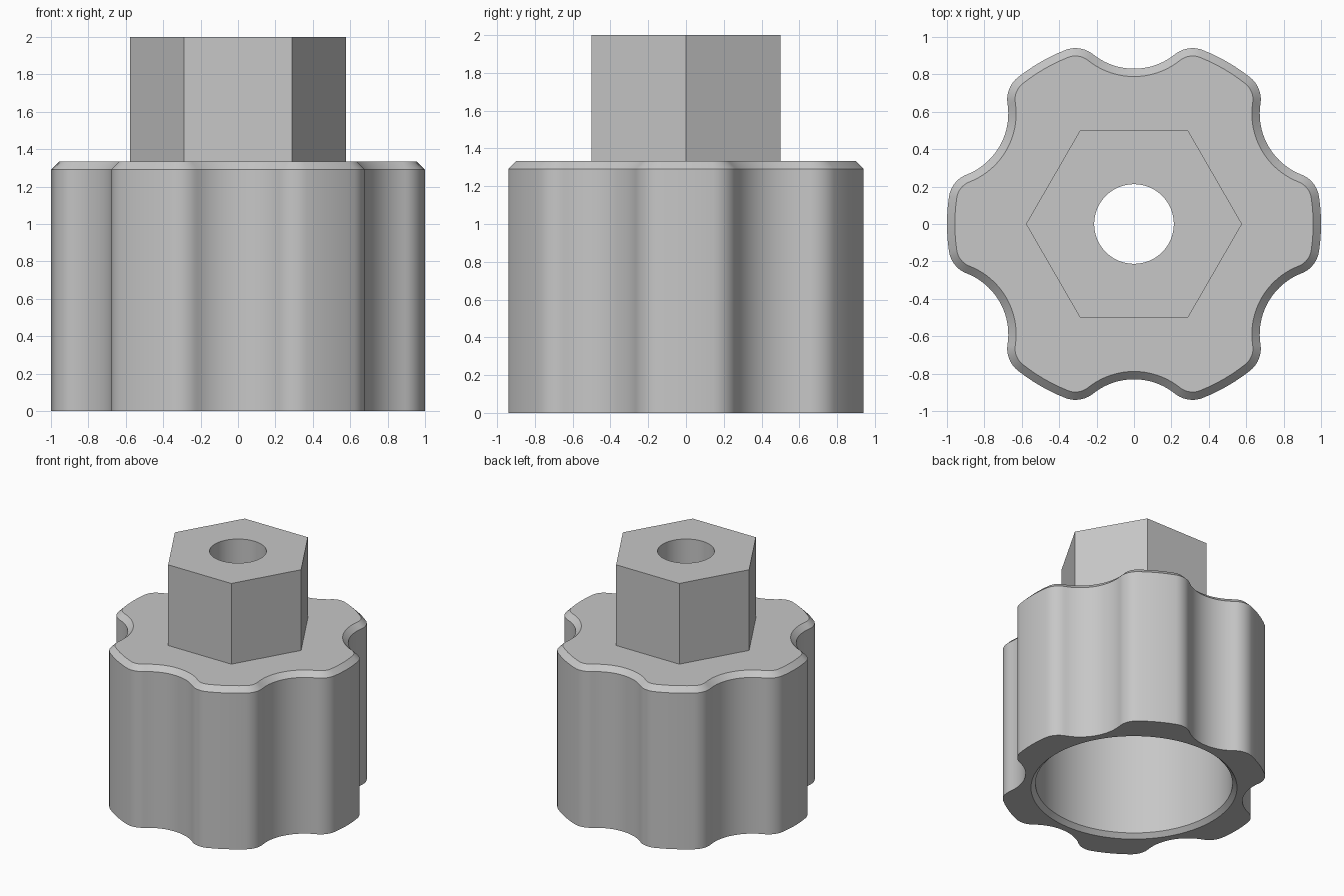
import bpy, bmesh
from math import pi, cos, sin, atan2, radians, hypot

cube = bpy.data.objects.get("Cube")
if cube:
    bpy.data.objects.remove(cube)

# Main dimensions
FILLET = 0.15               # rounding of each lobe corner
HALF_LOBE = radians(8.4)    # half angle of the outer arc of a lobe
GROOVE_DIST = 1.18          # distance of the scallop centres from the axis
GRIP_TOP, CHAMFER = 1.333, 0.042
HEX_TOP, HEX_R = 2.0, 1 / 3 ** 0.5
HOLE_R, BORE_R, BORE_RIM, BORE_TOP = 0.213, 0.738, 0.772, 1.1


def polar(r, a):
    return r * cos(a), r * sin(a)


def circle(r, n):
    return [polar(r, 2 * pi * i / n) for i in range(n)]


def scalloped_outline(inset=0.0):
    """Six lobes joined by scallops, moved inwards along the normal."""
    corner = polar(1 - FILLET, -HALF_LOBE)
    groove = polar(GROOVE_DIST, -pi / 6)
    dx, dy = groove[0] - corner[0], groove[1] - corner[1]
    tangent = atan2(dy, dx)
    groove_r = hypot(dx, dy) - FILLET
    # centre distance, centre angle, radius, first and last normal angle, steps
    arcs = [
        (1 - FILLET, -HALF_LOBE, FILLET, tangent, -HALF_LOBE, 10),
        (0, 0, 1, -HALF_LOBE, HALF_LOBE, 6),
        (1 - FILLET, HALF_LOBE, FILLET, HALF_LOBE, -tangent, 10),
        (GROOVE_DIST, pi / 6, -groove_r, -tangent, pi / 3 + tangent, 20),
    ]
    points = []
    for k in range(6):
        turn = k * pi / 3
        for dist, angle, radius, a0, a1, steps in arcs:
            cx, cy = polar(dist, angle + turn)
            for i in range(steps):
                nx, ny = polar(radius - inset, a0 + (a1 - a0) * i / steps + turn)
                points.append((cx + nx, cy + ny))
    return points


def add_ring(bm, points, z):
    verts = [bm.verts.new((x, y, z)) for x, y in points]
    for a, b in zip(verts, verts[1:] + verts[:1]):
        bm.edges.new((a, b))
    return verts


def ring_edges(bm, ring):
    return [bm.edges.get((a, b)) for a, b in zip(ring, ring[1:] + ring[:1])]


def join_rings(bm, a, b):
    """Quads between matching rings, a flat filled face between others."""
    if len(a) == len(b):
        n = len(a)
        for i in range(n):
            j = (i + 1) % n
            bm.faces.new((a[i], a[j], b[j], b[i]))
    else:
        bmesh.ops.triangle_fill(bm, use_beauty=True, normal=(0, 0, 1),
                                edges=ring_edges(bm, a) + ring_edges(bm, b))


# Closed chain of rings: grip, hex drive, through hole, bore, back to the grip
outline = scalloped_outline()
hexagon = circle(HEX_R, 6)
hole = circle(HOLE_R, 64)
chain = [
    (outline, 0),
    (outline, GRIP_TOP - CHAMFER),
    (scalloped_outline(CHAMFER), GRIP_TOP),
    (hexagon, GRIP_TOP),
    (hexagon, HEX_TOP),
    (hole, HEX_TOP),
    (hole, BORE_TOP),
    (circle(BORE_R, 96), BORE_TOP),
    (circle(BORE_R, 96), BORE_RIM - BORE_R),
    (circle(BORE_RIM, 96), 0),
]
bm = bmesh.new()
rings = [add_ring(bm, points, z) for points, z in chain]
for a, b in zip(rings, rings[1:] + rings[:1]):
    join_rings(bm, a, b)
bmesh.ops.recalc_face_normals(bm, faces=bm.faces[:])

mesh = bpy.data.meshes.new("scalloped_knob_with_hex_drive")
bm.to_mesh(mesh)
bm.free()
knob = bpy.data.objects.new("scalloped_knob_with_hex_drive", mesh)
bpy.context.collection.objects.link(knob)

# Single plain grey
grey = bpy.data.materials.new("light_grey")
grey.use_nodes = True
colour = (0.57, 0.57, 0.57, 1)
grey.diffuse_color = colour
grey.node_tree.nodes["Principled BSDF"].inputs["Base Color"].default_value = colour
mesh.materials.append(grey)

# Smooth curved walls, crisp edges
bpy.ops.object.select_all(action='DESELECT')
knob.select_set(True)
bpy.context.view_layer.objects.active = knob
bpy.ops.object.shade_smooth_by_angle(angle=radians(30))
